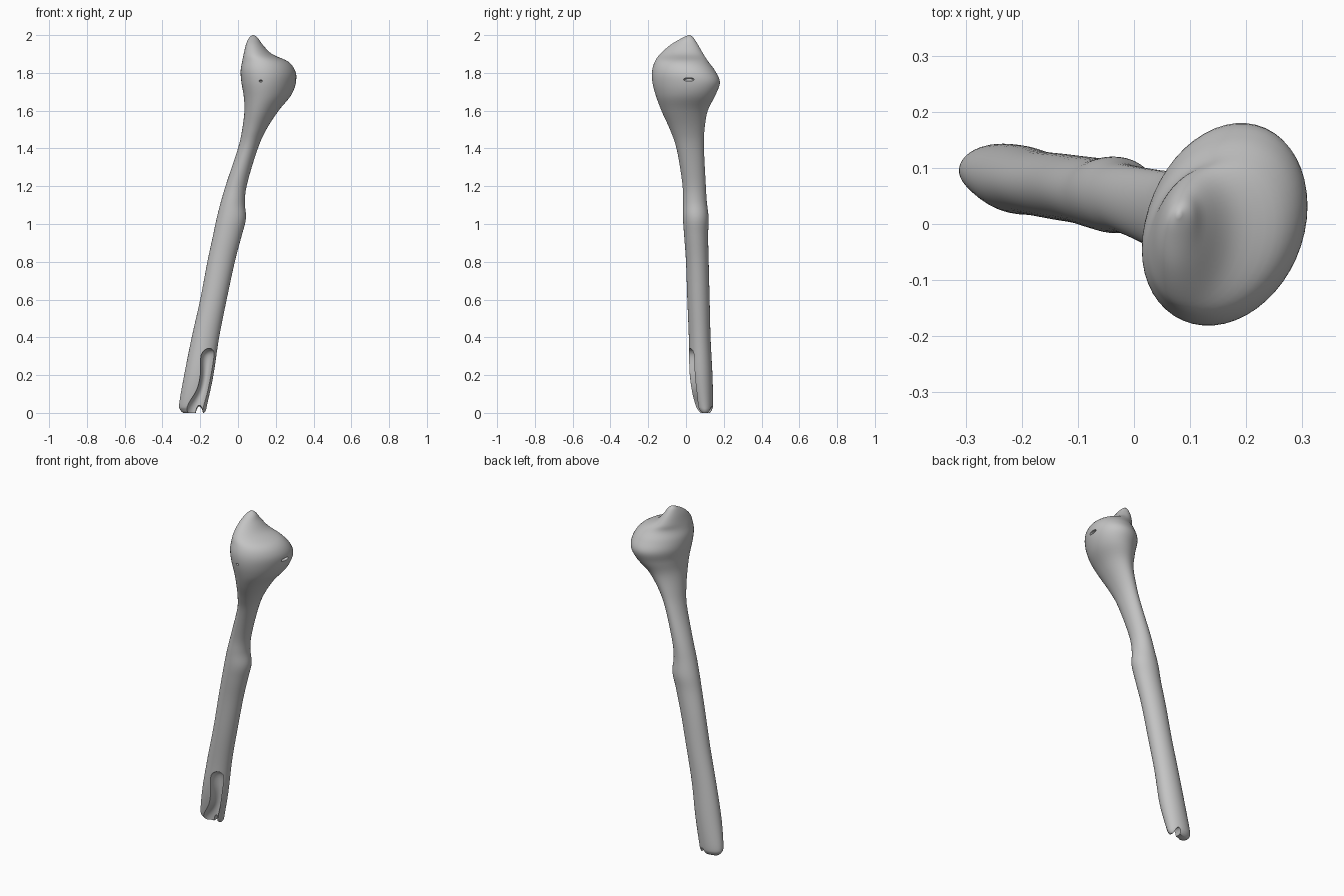
import bpy, bmesh, math
from mathutils import Vector

if "Cube" in bpy.data.objects:
    bpy.data.objects.remove(bpy.data.objects["Cube"])

bone_mat = bpy.data.materials.new("bone grey")
bone_mat.use_nodes = True
GREY = (0.55, 0.55, 0.55, 1)
bone_mat.diffuse_color = GREY
bsdf = next(n for n in bone_mat.node_tree.nodes if n.type == "BSDF_PRINCIPLED")
bsdf.inputs["Base Color"].default_value = GREY


def catmull(a, b, c, d, t):
    return [0.5 * (2 * q + (r - p) * t + (2 * p - 5 * q + 4 * r - s) * t * t
                   + (3 * q - p - 3 * r + s) * t ** 3)
            for p, q, r, s in zip(a, b, c, d)]


def loft(name, sections, sides=48, steps=5):
    """Skin oval rings; each section is z, x min, x max, y min, y max."""
    last = len(sections) - 1
    rows = []
    for i in range(last):
        quad = [sections[min(max(k, 0), last)] for k in range(i - 1, i + 3)]
        rows += [catmull(*quad, s / steps) for s in range(steps)]
    rows.append(sections[-1])
    bm = bmesh.new()
    rings = []
    for z, x0, x1, y0, y1 in rows:
        skew = 0.2 * min(max((z - 1.4) / 0.3, 0), 1)   # the head is turned a little
        ring = []
        for k in range(sides):
            a = math.tau * k / sides
            ring.append(bm.verts.new(((x0 + x1) / 2 + (x1 - x0) / 2 * math.cos(a),
                                      (y0 + y1) / 2 + (y1 - y0) / 2 * math.sin(a + skew), z)))
        rings.append(ring)
    for low, high in zip(rings, rings[1:]):
        for k in range(sides):
            n = (k + 1) % sides
            bm.faces.new((low[k], low[n], high[n], high[k]))
    bm.faces.new(rings[0][::-1])
    bm.faces.new(rings[-1])
    bmesh.ops.recalc_face_normals(bm, faces=bm.faces)
    mesh = bpy.data.meshes.new(name)
    bm.to_mesh(mesh)
    bm.free()
    obj = bpy.data.objects.new(name, mesh)
    bpy.context.collection.objects.link(obj)
    mesh.materials.append(bone_mat)
    return obj


def ellipsoid(name, centre, radii):
    bpy.ops.mesh.primitive_uv_sphere_add(segments=20, ring_count=12, location=centre)
    obj = bpy.context.object
    obj.name, obj.scale = name, radii
    obj.data.materials.append(bone_mat)
    return obj


# Long bone: shaft, side bump and broad head in one skin
bone = loft("long_bone", [
    (0.0, -0.29, -0.18, 0.075, 0.125),
    (0.015, -0.305, -0.17, 0.06, 0.137),
    (0.05, -0.311, -0.162, 0.045, 0.143),
    (0.2, -0.285, -0.13, 0.02, 0.14),
    (0.4, -0.245, -0.10, 0.015, 0.13),
    (0.6, -0.20, -0.06, 0.007, 0.125),
    (0.8, -0.162, -0.017, 0.0, 0.12),
    (0.94, -0.132, 0.02, -0.01, 0.117),
    (1.03, -0.113, 0.042, -0.016, 0.12),
    (1.12, -0.09, 0.036, -0.016, 0.11),
    (1.22, -0.06, 0.05, -0.02, 0.104),
    (1.4, 0.0, 0.105, -0.05, 0.095),
    (1.5, 0.022, 0.15, -0.085, 0.098),
    (1.6, 0.034, 0.215, -0.13, 0.115),
    (1.68, 0.03, 0.28, -0.16, 0.155),
    (1.75, 0.018, 0.307, -0.178, 0.18),
    (1.81, 0.014, 0.303, -0.18, 0.155),
    (1.86, 0.022, 0.265, -0.165, 0.118),
    (1.9, 0.03, 0.18, -0.137, 0.092),
    (1.95, 0.042, 0.13, -0.08, 0.063),
    (1.985, 0.058, 0.105, -0.02, 0.04),
    (2.0, 0.076, 0.084, 0.012, 0.022),
])

# Cutters: open marrow channel, broken tip and small pits in the head
channel = loft("channel_cutter", [
    (-0.05, -0.29, -0.182, -0.03, 0.09),
    (0.03, -0.275, -0.173, -0.03, 0.09),
    (0.12, -0.22, -0.155, -0.03, 0.085),
    (0.2, -0.2, -0.14, -0.03, 0.08),
    (0.29, -0.198, -0.125, -0.03, 0.075),
    (0.325, -0.185, -0.125, -0.02, 0.06),
    (0.342, -0.16, -0.14, 0.0, 0.03),
], sides=24)
cutters = [
    channel,
    ellipsoid("tip_notch_cutter", (-0.205, 0.09, -0.01), (0.02, 0.1, 0.05)),
    ellipsoid("side_pit_cutter", (0.305, 0.015, 1.765), (0.02, 0.03, 0.009)),
    ellipsoid("front_pit_cutter", (0.12, -0.18, 1.757), (0.009, 0.02, 0.006)),
]
for cutter in cutters:
    mod = bone.modifiers.new(cutter.name, "BOOLEAN")
    mod.operation, mod.solver, mod.object = "DIFFERENCE", "EXACT", cutter
    cutter.hide_render = True
    cutter.hide_set(True)

# Bake the cuts, then remove the helpers and smooth the surface
bpy.context.view_layer.update()
graph = bpy.context.evaluated_depsgraph_get()
carved = bpy.data.meshes.new_from_object(bone.evaluated_get(graph))
bone.modifiers.clear()
bone.data = carved
for cutter in cutters:
    bpy.data.objects.remove(cutter)
bpy.ops.object.select_all(action="DESELECT")
bone.select_set(True)
bpy.context.view_layer.objects.active = bone
bpy.ops.object.shade_smooth_by_angle(angle=math.radians(45))
